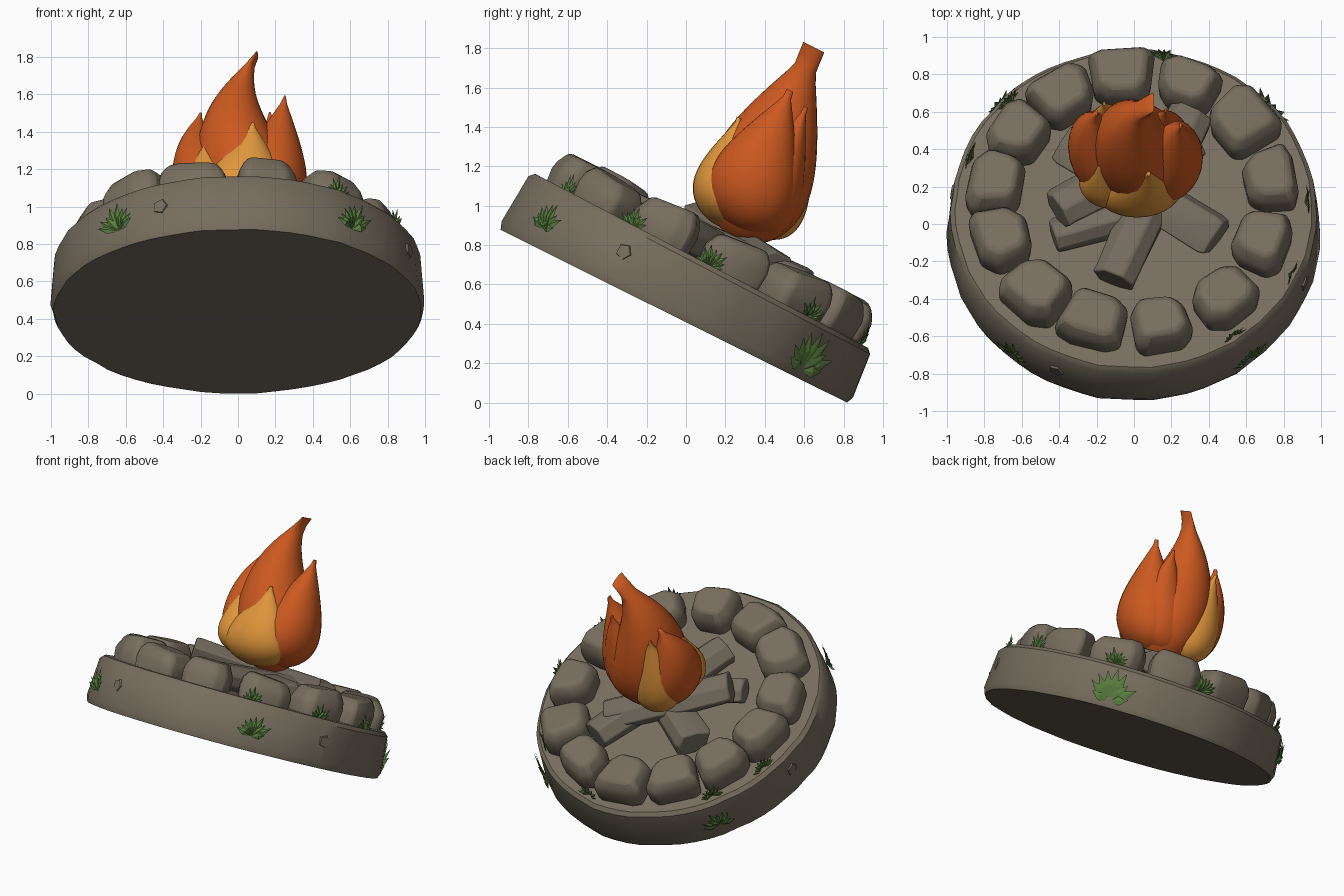
import bpy, bmesh, math, random
from mathutils import Matrix, Vector

if "Cube" in bpy.data.objects:
    bpy.data.objects.remove(bpy.data.objects["Cube"])

random.seed(4)
UP = Vector((0, 0, 1))
# Everything is modelled upright, then tilted with the slab
TILT = Matrix.Translation((0, -0.065, 0.44)) @ Matrix.Rotation(math.radians(-26.5), 4, 'X')


def material(name, rgb):
    m = bpy.data.materials.new(name)
    m.diffuse_color = (*rgb, 1)
    m.use_nodes = True
    m.node_tree.nodes["Principled BSDF"].inputs["Base Color"].default_value = m.diffuse_color
    return m


STONE = material("stone", (0.185, 0.155, 0.112))
WOOD = material("ashen_wood", (0.175, 0.148, 0.112))
ORANGE = material("flame_orange", (0.60, 0.10, 0.014))
YELLOW = material("flame_yellow", (0.75, 0.31, 0.045))
GREEN = material("grass_green", (0.10, 0.21, 0.05))


def make(name, verts, faces, mat, bevel=0, smooth=40, solid=True):
    me = bpy.data.meshes.new(name)
    me.from_pydata([TILT @ Vector(v) for v in verts], [], faces)
    if solid:
        bm = bmesh.new()
        bm.from_mesh(me)
        bmesh.ops.recalc_face_normals(bm, faces=bm.faces)
        bm.to_mesh(me)
        bm.free()
    ob = bpy.data.objects.new(name, me)
    bpy.context.collection.objects.link(ob)
    me.materials.append(mat)
    if bevel:
        b = ob.modifiers.new("bevel", 'BEVEL')
        b.width, b.segments, b.limit_method = bevel, 2, 'ANGLE'
        b.angle_limit = math.radians(25)
    if smooth:
        bpy.ops.object.select_all(action='DESELECT')
        ob.select_set(True)
        bpy.context.view_layer.objects.active = ob
        bpy.ops.object.shade_smooth_by_angle(angle=math.radians(smooth))
    return ob


def loft(rings):
    """Join equal rings of points into a capped skin."""
    n = len(rings[0])
    verts = [p for r in rings for p in r]
    faces = [(i * n + j, i * n + (j + 1) % n, (i + 1) * n + (j + 1) % n, (i + 1) * n + j)
             for i in range(len(rings) - 1) for j in range(n)]
    faces += [tuple(range(n)), tuple(range(len(verts) - n, len(verts)))]
    return verts, faces


def axes(deg):
    a = math.radians(deg)
    return Vector((math.cos(a), math.sin(a), 0)), Vector((-math.sin(a), math.cos(a), 0))


def ring_of(n, centre, u, v, turn=0):
    return [centre + u * math.cos(math.tau * j / n + turn) + v * math.sin(math.tau * j / n + turn)
            for j in range(n)]


# Round slab with a slightly worn rim, a little thicker at the front
wear = [random.uniform(-0.008, 0.004) for _ in range(64)]
rings = []
for r, z in ((0.985, 0), (1.0, 0.04), (0.98, 0.29), (0.955, 0.315)):
    pts = ring_of(64, Vector((0, 0, 0)), Vector((r, 0, 0)), Vector((0, r, 0)))
    rings.append([p * (1 + w) + UP * (z - 0.06 * z * p.y) for p, w in zip(pts, wear)])
make("slab", *loft(rings), STONE)

# Ring of thirteen squarish stones
for k in range(13):
    out, side = axes(-79 + 27.7 * k + 8 * max(0, math.sin((k - 0.5) * math.pi / 9)))
    centre = out * random.uniform(.73, .75) + Vector((0, 0.015, 0.31))
    deep, wide = random.uniform(.28, .32) / 2, random.uniform(.31, .35) / 2
    corner = [(math.pi / 4 * (1 + 2 * (j // 2)) + (.24 if j % 2 else -.24) + random.uniform(-.12, .12),
               random.uniform(.94, 1.06)) for j in range(8)]
    height, lean = random.uniform(.18, .20), random.uniform(-.12, .12)
    rings = []
    for s, h in ((0.98, -0.02), (1.03, 0.09), (0.97, 0.13), (0.76, height)):
        ring = []
        for t, wob in corner:
            c, d = math.cos(t), math.sin(t)
            sq = s * wob / (abs(c) ** 5 + abs(d) ** 5) ** (1 / 5)
            q = wide * sq * d * (1 + .15 * c)
            ring.append(centre + out * deep * sq * c + side * q + UP * (h + (lean * q if h > .1 else 0)))
        rings.append(ring)
    make(f"ring_stone_{k + 1}", *loft(rings), STONE, bevel=0.022, smooth=50)


# Rough logs crossing under the fire
def log(name, start, end, r):
    start, end = Vector(start), Vector(end)
    d = (end - start).normalized()
    side = d.cross(UP).normalized()
    up = side.cross(d)
    shape = [random.uniform(.86, 1.12) for _ in range(7)]
    rings = []
    for f in (0, .04, .35, .65, .96, 1):
        c = start.lerp(end, f)
        s = .94 if f in (0, 1) else 1
        pts = ring_of(7, c, side * r * 1.1 * s, up * r * .85 * s, .3)
        rings.append([c + (p - c) * k * random.uniform(.93, 1.07) for p, k in zip(pts, shape)])
    make(name, *loft(rings), WOOD, bevel=0.01, smooth=30)


log("log_front_to_back", (-.10, -.46, .39), (.32, .52, .43), .115)
log("log_right_to_left", (.45, -.20, .39), (-.37, .36, .42), .115)
log("log_left_upper", (-.41, -.10, .50), (.32, .36, .44), .115)
log("log_left_lower", (-.43, -.19, .37), (.25, .02, .38), .095)


# Flame tongues: a teardrop profile swept from base to tip, bending sideways on the way
def tongue(name, mat, base, tip, rx, ry, bend=0.0, power=.55, blunt=.08):
    base, tip = Vector(base), Vector(tip)
    rings = []
    for i in range(25):
        t = 0.002 + 0.998 * (i / 24) ** 1.3
        f = max(math.sin(math.pi * t ** power), 0.03)
        c = base.lerp(tip, t) + Vector((bend * math.sin(math.pi * t * t), 0, 0))
        rings.append(ring_of(28, c, Vector((rx * f, 0, 0)), Vector((0, ry * max(f, blunt), 0))))
    make(name, *loft(rings), mat, smooth=60)


tongue("flame_main", ORANGE, (.04, .11, .48), (.10, .03, 1.54), .25, .27, -.10, .6, .22)
tongue("flame_left", ORANGE, (-.08, .10, .54), (-.20, .12, 1.24), .21, .23, -.05)
tongue("flame_right", ORANGE, (.13, .09, .54), (.25, .02, 1.29), .20, .23)
tongue("flame_back", ORANGE, (.08, .20, .56), (.17, .13, 1.25), .18, .15, .02)
tongue("glow_front", YELLOW, (0, -.01, .51), (.08, -.15, 1.05), .23, .165)
tongue("glow_left", YELLOW, (-.13, .01, .55), (-.17, -.06, .98), .15, .15, -.01)
tongue("glow_back", YELLOW, (-.08, .23, .56), (-.16, .20, 1.19), .17, .15)


# Grass tufts: fans of pointed blades
def tuft(name, deg, r, z, size):
    out, side = axes(deg)
    root = out * r + UP * z
    verts, faces = [], []
    for b in range(9):
        t = math.radians(-72 + 18 * b)
        d = side * math.sin(t) + UP * math.cos(t)
        w = (side * math.cos(t) - UP * math.sin(t)) * size * .15
        length = size * (0.65 + 0.4 * math.cos(t)) * random.uniform(.75, 1.1)
        mid = root + d * length * .5 + out * .02
        n = len(verts)
        verts += [root, mid + w, root + d * length + out * random.uniform(.015, .035), mid - w, mid + out * .008]
        faces += [(n + j, n + (j + 1) % 4, n + 4) for j in range(4)]
    make(name, verts, faces, GREEN, smooth=0, solid=False)


for deg in (-130, -52, 135):
    tuft(f"wall_grass_{deg}", deg, .99, .10, .15)
tuft("wall_grass_large", 45, .99, .04, .22)
for deg in (-55, -25, 3, 42, 80, 136, 160):
    tuft(f"rim_grass_{deg}", deg, .91, .30, .11)

# Small chips on the slab wall
for deg in (-22, -115, 170):
    out, side = axes(deg)
    rings = [ring_of(5, out * r + UP * .18, side * s, UP * s) for r, s in ((.96, .055), (.992, .04))]
    make(f"wall_chip_{deg}", *loft(rings), STONE, smooth=0)
